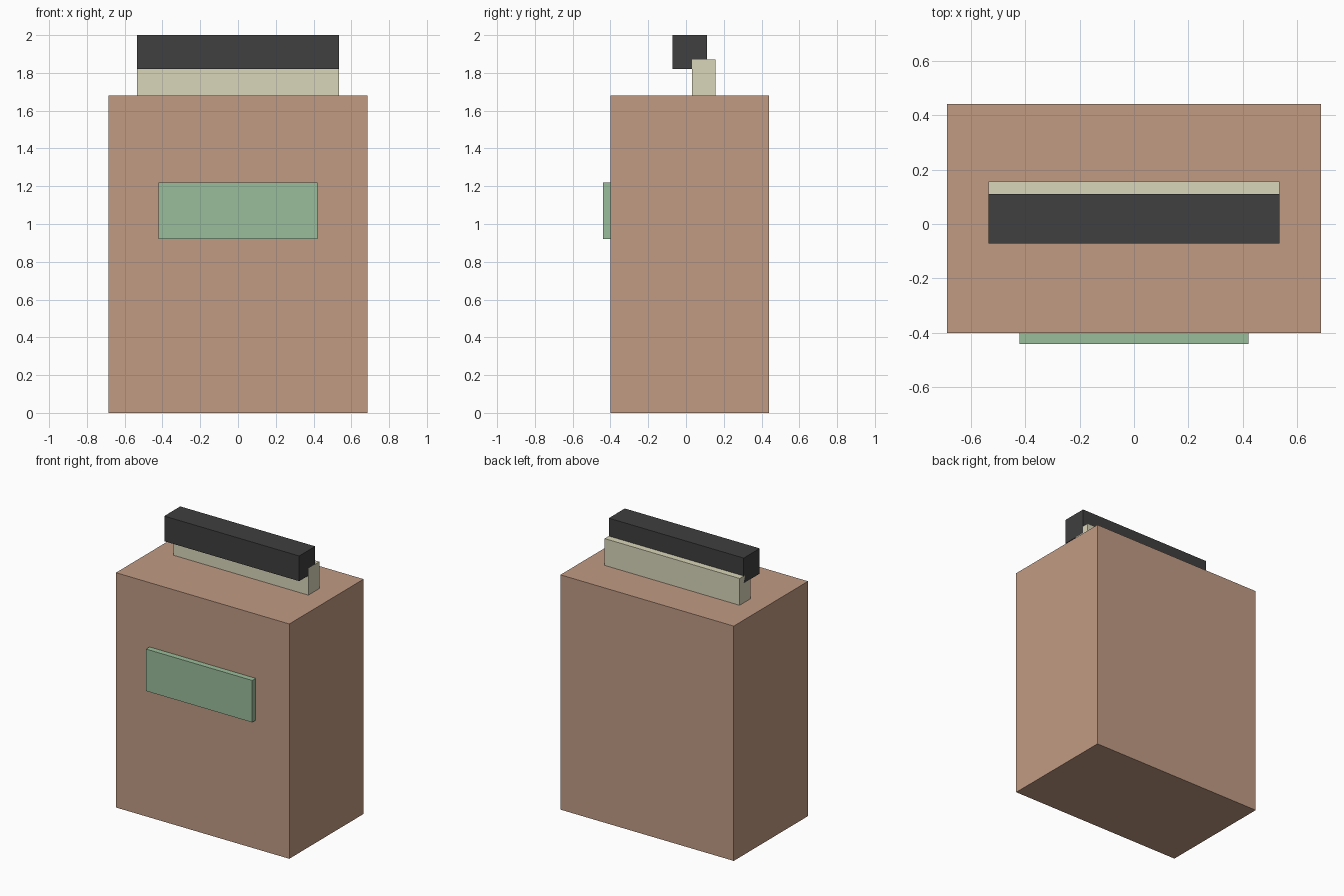
import bpy

if "Cube" in bpy.data.objects:
    bpy.data.objects.remove(bpy.data.objects["Cube"])


def box(name, x, y, z, color):
    """Box from (min, max) ranges on each axis."""
    bpy.ops.mesh.primitive_cube_add(size=1)
    ob = bpy.context.object
    ob.name = name
    ranges = (x, y, z)
    ob.scale = [b - a for a, b in ranges]
    ob.location = [(a + b) / 2 for a, b in ranges]
    bpy.ops.object.transform_apply(location=True, scale=True)
    mat = bpy.data.materials.new(name + "_color")
    mat.diffuse_color = (*color, 1)
    mat.use_nodes = True
    mat.node_tree.nodes["Principled BSDF"].inputs["Base Color"].default_value = mat.diffuse_color
    ob.data.materials.append(mat)
    return ob


# Main body
box("body", (-0.686, 0.686), (-0.40, 0.44), (0, 1.68), (0.53, 0.33, 0.23))
# Raised panel on the front face
box("front_panel", (-0.42, 0.42), (-0.44, -0.40), (0.92, 1.22), (0.33, 0.51, 0.33))
# Upright strip standing on the top face
box("top_strip", (-0.534, 0.534), (0.033, 0.157), (1.68, 1.872), (0.70, 0.67, 0.49))
# Dark bar carried by the strip
box("top_bar", (-0.534, 0.534), (-0.071, 0.11), (1.82, 2.0), (0.05, 0.05, 0.05))
